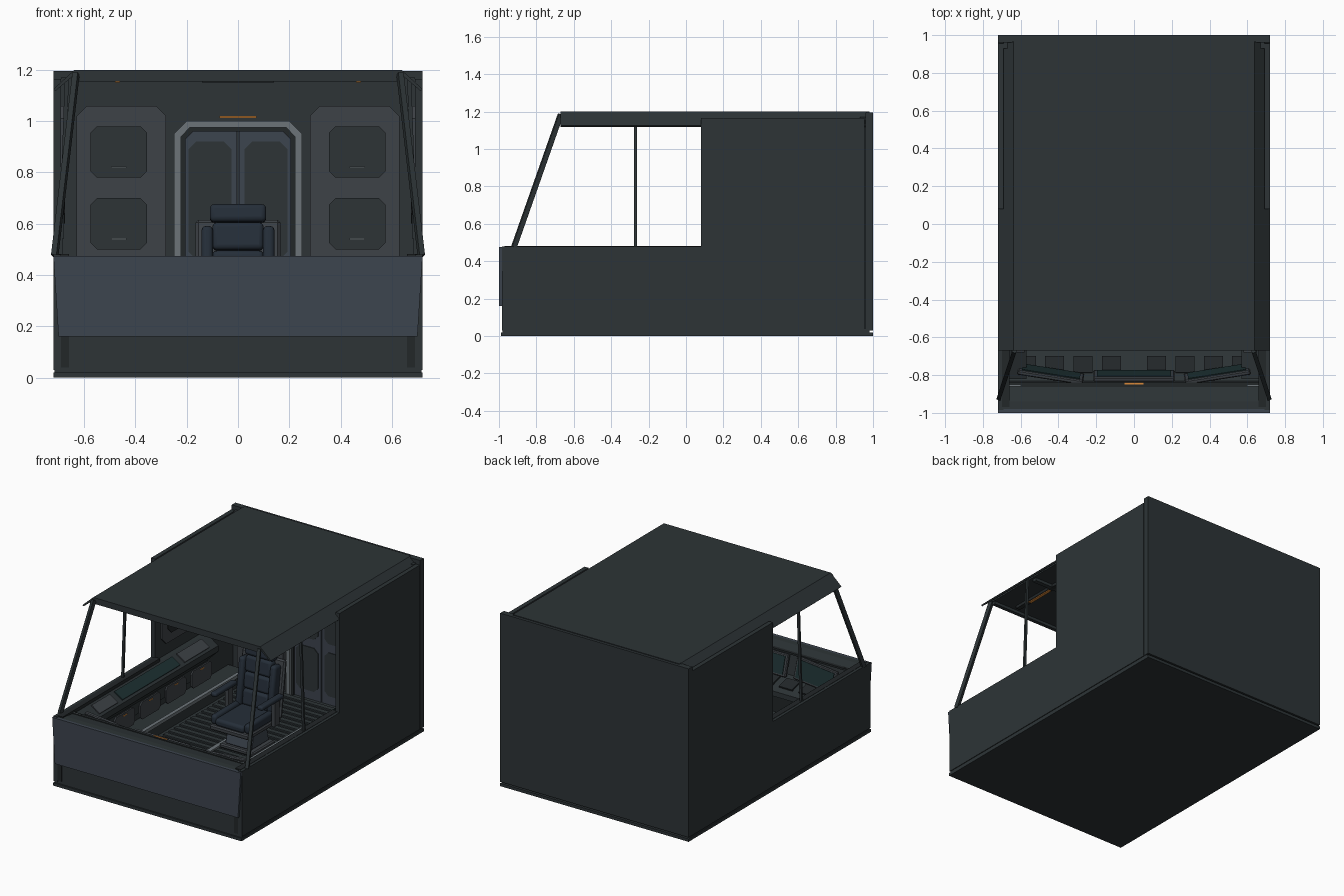
import bpy, bmesh
from math import radians
from mathutils import Vector, Matrix, Euler

if "Cube" in bpy.data.objects:
    bpy.data.objects.remove(bpy.data.objects["Cube"])


def mat(name, r, g, b):
    m = bpy.data.materials.new(name)
    m.diffuse_color = (r, g, b, 1)
    m.use_nodes = True
    m.node_tree.nodes["Principled BSDF"].inputs["Base Color"].default_value = m.diffuse_color
    return m


HULL = mat("hull", .026, .034, .037)
PANEL = mat("panel", .046, .058, .077)
LOCKER = mat("locker", .048, .055, .063)
DARK = mat("dark", .016, .02, .022)
TRIM = mat("trim", .15, .175, .19)
SEAT = mat("seat", .018, .027, .04)
SCREEN = mat("screen", .012, .03, .032)
ORANGE = mat("orange_light", .7, .25, .04)


def finish(name, bm, m, mirror=False, bevel=0, seg=1):
    bmesh.ops.recalc_face_normals(bm, faces=bm.faces)
    me = bpy.data.meshes.new(name)
    bm.to_mesh(me)
    bm.free()
    me.materials.append(m)
    ob = bpy.data.objects.new(name, me)
    bpy.context.collection.objects.link(ob)
    if bevel:
        b = ob.modifiers.new("bevel", 'BEVEL')
        b.width, b.segments = bevel, seg
        b.limit_method = 'ANGLE'
        if seg > 1:
            bpy.ops.object.select_all(action='DESELECT')
            ob.select_set(True)
            bpy.context.view_layer.objects.active = ob
            bpy.ops.object.shade_smooth_by_angle(angle=radians(35))
    if mirror:
        ob.modifiers.new("mirror", 'MIRROR')
    return ob


def cube(name, c, size, m, rot=(0, 0, 0), **kw):
    bm = bmesh.new()
    r = Euler([radians(a) for a in rot]).to_matrix().to_4x4()
    bmesh.ops.create_cube(bm, size=1, matrix=Matrix.Translation(c) @ r @ Matrix.Diagonal((*size, 1)))
    return finish(name, bm, m, **kw)


def box(name, x, y, z, m, **kw):
    c = [(a + b) / 2 for a, b in (x, y, z)]
    return cube(name, c, [b - a for a, b in (x, y, z)], m, **kw)


def prism(name, pts, axis, a, b, m, **kw):
    """Extrude a 2D profile along one axis from a to b."""
    bm = bmesh.new()
    put = {'x': lambda p: (a, p[0], p[1]), 'y': lambda p: (p[0], a, p[1])}[axis]
    f = bm.faces.new([bm.verts.new(put(p)) for p in pts])
    ext = bmesh.ops.extrude_face_region(bm, geom=[f])
    d = Vector((b - a, 0, 0)) if axis == 'x' else Vector((0, b - a, 0))
    bmesh.ops.translate(bm, vec=d, verts=[v for v in ext['geom'] if isinstance(v, bmesh.types.BMVert)])
    return finish(name, bm, m, **kw)


def octagon(u0, u1, v0, v1, c):
    return [(u0 + c, v0), (u1 - c, v0), (u1, v0 + c), (u1, v1 - c),
            (u1 - c, v1), (u0 + c, v1), (u0, v1 - c), (u0, v0 + c)]


def strut(name, p, q, w, d, m, **kw):
    p, q = Vector(p), Vector(q)
    bm = bmesh.new()
    r = (q - p).to_track_quat('Z', 'Y').to_matrix().to_4x4()
    bmesh.ops.create_cube(bm, size=1, matrix=Matrix.Translation((p + q) / 2) @ r
                          @ Matrix.Diagonal((w, d, (q - p).length, 1)))
    return finish(name, bm, m, **kw)


# Outer shell
box("floor_slab", (-.72, .72), (-.99, 1), (0, .02), HULL)
box("floor_plate", (-.715, .715), (-.98, .98), (.02, .04), HULL)
box("lower_side_wall", (.69, .72), (-.985, .955), (.03, .48), HULL, mirror=True)
box("upper_side_wall", (.69, .72), (.08, .955), (.48, 1.165), HULL, mirror=True)
box("rear_wall", (-.72, .72), (.96, 1), (.03, 1.195), HULL)
box("rear_inner_wall", (-.69, .69), (.93, .96), (.04, 1.17), HULL)
box("roof", (-.635, .635), (-.67, .98), (1.175, 1.2), HULL)
prism("roof_side_strip", [(.63, 1.2), (.638, 1.2), (.72, 1.125), (.712, 1.118), (.63, 1.188)],
      'y', -.67, .965, HULL, mirror=True)
prism("nose_panel", [(-.70, .16), (.70, .16), (.72, .475), (-.72, .475)], 'y', -1, -.98, PANEL)
box("nose_recess", (-.69, .69), (-.975, -.96), (.04, .17), HULL)
box("nose_recess_bracket", (.66, .69), (-.985, -.975), (.04, .16), DARK, mirror=True)

# Window frames
strut("windshield_pillar", (.715, -.92, .475), (.632, -.67, 1.185), .022, .026, HULL, mirror=True)
strut("side_mullion", (.692, -.27, .475), (.668, -.27, 1.16), .014, .016, HULL, mirror=True)
box("window_sill", (.66, .70), (-.97, .09), (.455, .482), DARK, mirror=True)
box("windshield_header", (-.63, .63), (-.665, -.64), (1.155, 1.178), HULL)

# Dashboard and screens
prism("dashboard", [(-.98, .04), (-.98, .475), (-.94, .475), (-.85, .462), (-.83, .32),
                    (-.66, .27), (-.66, .235), (-.78, .2), (-.82, .04)], 'x', -.69, .69, HULL)
box("dashboard_lip", (-.69, .69), (-.862, -.84), (.455, .468), DARK)
box("dashboard_light", (-.05, .05), (-.85, -.838), (.462, .47), ORANGE)
box("dashboard_mark", (.6, .665), (-.858, -.853), (.464, .47), TRIM, mirror=True)
cube("centre_screen_frame", (0, -.805, .39), (.43, .025, .15), LOCKER, rot=(15, 0, 0), bevel=.006)
cube("centre_screen", (0, -.793, .393), (.39, .01, .12), SCREEN, rot=(15, 0, 0))
cube("side_screen_frame", (.44, -.795, .39), (.35, .025, .15), LOCKER, rot=(15, 0, 9), bevel=.006, mirror=True)
cube("side_screen", (.438, -.783, .393), (.31, .01, .12), SCREEN, rot=(15, 0, 9), mirror=True)
for i in range(4):
    cube("key_row_%d" % i, (.12 + .15 * i, -.745, .3), (.1, .09, .012), DARK, rot=(-16, 0, 0), mirror=True)

# Side consoles
prism("side_console", [(.69, .2), (.69, .46), (.66, .46), (.57, .40), (.57, .36), (.65, .28), (.65, .2)],
      'y', -.82, .6, HULL, mirror=True)
for i, (y0, y1) in enumerate([(-.68, -.48), (-.43, .2), (.25, .52)]):
    cube("side_console_panel_%d" % i, (.615, (y0 + y1) / 2, .433), (.075, y1 - y0, .012),
         SCREEN if i == 1 else LOCKER, rot=(0, -33, 0), mirror=True)
box("side_plinth", (.56, .69), (-.82, .88), (.04, .13), HULL, mirror=True)
box("side_plinth_rail", (.545, .57), (-.7, .8), (.115, .138), TRIM, mirror=True)
for i in range(5):
    y = -.6 + .28 * i
    prism("side_hatch_%d" % i, octagon(y - .11, y + .11, .15, .27, .02), 'x', .64, .65, LOCKER, mirror=True)
    box("side_hatch_light_%d" % i, (.636, .64), (y - .02, y + .02), (.25, .255), ORANGE, mirror=True)
prism("upper_wall_panel", octagon(.14, .84, .54, 1.06, .05), 'x', .68, .69, LOCKER, mirror=True)
prism("upper_wall_inset", octagon(.2, .78, .6, 1.0, .04), 'x', .675, .68, DARK, mirror=True)

# Floor slats and seat rails
for i in range(27):
    y = -.72 + .06 * i
    box("floor_slat_%d" % i, (-.53, .53), (y, y + .035), (.04, .05), HULL)
box("seat_rail", (.13, .16), (-.3, .5), (.05, .062), TRIM, mirror=True)

# Lockers on the rear wall
prism("locker", [(.28, .04), (.63, .04), (.63, 1.02), (.59, 1.06), (.32, 1.06), (.28, 1.02)],
      'y', .89, .93, LOCKER, mirror=True)
for i, z in enumerate((.08, .5, .78)):
    h = .35 if i == 0 else .2
    prism("locker_door_%d" % i, octagon(.355, .575, z, z + h, .025), 'y', .884, .89, HULL, mirror=True)
    box("locker_handle_%d" % i, (.435, .495), (.878, .884), (z + .037, z + .044), TRIM, mirror=True)

# Rear door with chamfered frame
O = [(.25, .04), (.25, .95), (.20, 1.0)]
I = [(.222, .04), (.222, .94), (.188, .975)]


def arch(outer, inner):
    flip = lambda ps: [(-x, z) for x, z in reversed(ps)]
    return outer + flip(outer) + list(reversed(flip(inner))) + list(reversed(inner))


prism("door_frame", arch(O, I), 'y', .88, .93, TRIM)
prism("door_inner_frame", arch(I, [(.205, .04), (.205, .93), (.175, .96)]), 'y', .9, .93, DARK)
prism("door_leaf", [(.003, .04), (.205, .04), (.205, .93), (.175, .96), (.003, .96)],
      'y', .912, .93, PANEL, mirror=True)
prism("door_upper_inset", octagon(.025, .193, .46, .92, .03), 'y', .907, .912, HULL, mirror=True)
prism("door_lower_inset", octagon(.025, .193, .1, .4, .03), 'y', .907, .912, HULL, mirror=True)
box("door_light", (-.072, .072), (.918, .93), (1.012, 1.02), ORANGE)

# Ceiling beams and lights
for i, y in enumerate((-.27, .08, .45, .8)):
    box("ceiling_beam_%d" % i, (-.62, .62), (y, y + .03), (1.155, 1.176), HULL)
box("ceiling_panel", (-.14, .14), (-.55, .75), (1.15, 1.165), DARK)
box("ceiling_rail", (.455, .485), (-.6, .85), (1.155, 1.176), DARK, mirror=True)
box("ceiling_light", (.46, .48), (-.48, -.28), (1.15, 1.156), ORANGE, mirror=True)

# Pilot seat
box("seat_base", (-.13, .13), (-.02, .22), (.05, .08), LOCKER, bevel=.008)
prism("seat_pedestal", [(0, .08), (.2, .08), (.17, .2), (.03, .2)], 'x', -.1, .1, PANEL, bevel=.006)
box("seat_pan", (-.15, .15), (-.1, .24), (.2, .235), LOCKER, bevel=.008)
soft = dict(bevel=.018, seg=3)
box("seat_cushion", (-.11, .11), (-.1, .2), (.235, .285), SEAT, **soft)
box("seat_cushion_bolster", (.105, .15), (-.09, .2), (.235, .3), SEAT, mirror=True, **soft)
cube("seat_back_shell", (0, .265, .42), (.33, .03, .39), LOCKER, rot=(-8, 0, 0), bevel=.01)
for i, z in enumerate((.33, .44, .55)):
    cube("seat_back_pad_%d" % i, (0, .225 + (z - .42) * .14, z), (.2, .06, .108), SEAT, rot=(-8, 0, 0), **soft)
cube("seat_back_bolster", (.12, .22, .43), (.045, .075, .32), SEAT, rot=(-8, 0, 0), mirror=True, **soft)
cube("headrest", (0, .255, .64), (.22, .065, .07), SEAT, rot=(-8, 0, 0), **soft)
box("headrest_post", (.04, .055), (.26, .275), (.58, .64), TRIM, mirror=True)
box("armrest", (.155, .2), (-.02, .22), (.385, .415), SEAT, mirror=True, bevel=.012, seg=3)
box("armrest_post", (.165, .19), (.13, .18), (.22, .39), LOCKER, mirror=True)
